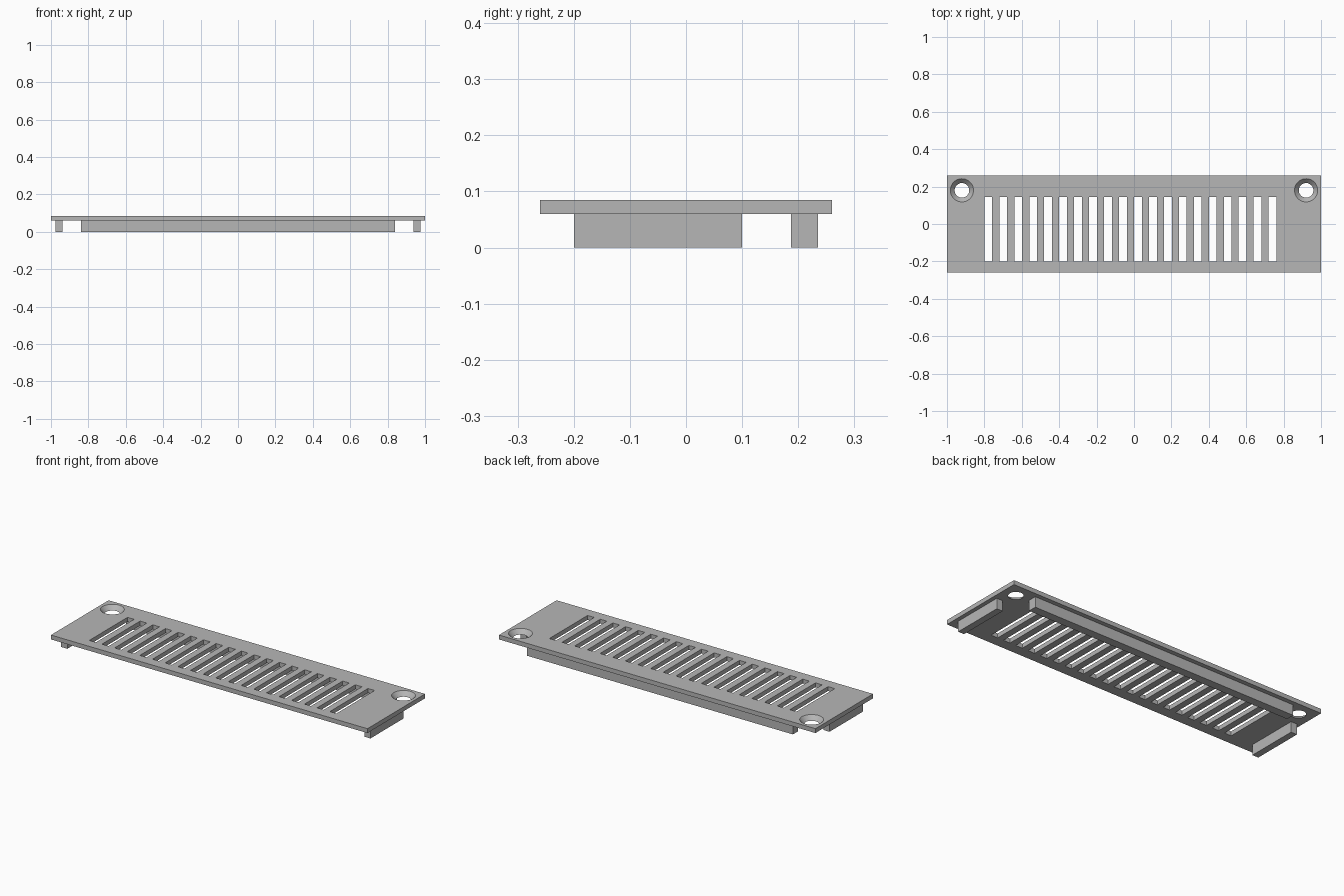
import bpy, bmesh, math
from mathutils import Matrix, Vector

cube = bpy.data.objects.get("Cube")
if cube:
    bpy.data.objects.remove(cube, do_unlink=True)

BOTTOM, TOP = 0.06, 0.085          # cover plate heights
SLOTS, PITCH, SLOT_W = 20, 0.08, 0.042

grey = bpy.data.materials.new("plain grey")
grey.use_nodes = True
colour = (0.47, 0.47, 0.47, 1)
grey.diffuse_color = colour
grey.node_tree.nodes["Principled BSDF"].inputs["Base Color"].default_value = colour


def add_box(bm, low, high):
    low, high = Vector(low), Vector(high)
    matrix = Matrix.Translation((low + high) / 2) @ Matrix.Diagonal((*(high - low), 1))
    bmesh.ops.create_cube(bm, size=1, matrix=matrix)


def make_object(name, bm):
    mesh = bpy.data.meshes.new(name)
    bm.to_mesh(mesh)
    bm.free()
    mesh.materials.append(grey)
    obj = bpy.data.objects.new(name, mesh)
    bpy.context.collection.objects.link(obj)
    return obj


def box_object(name, low, high):
    bm = bmesh.new()
    add_box(bm, low, high)
    return make_object(name, bm)


# Cover plate
plate = box_object("cover_plate", (-1, -0.26, BOTTOM), (1, 0.26, TOP))

# Cutter for the vent slots and the two countersunk screw holes
bm = bmesh.new()
for i in range(SLOTS):
    x = -0.8 + i * PITCH
    add_box(bm, (x, -0.2, BOTTOM - 0.02), (x + SLOT_W, 0.145, TOP + 0.02))
for side in (-1, 1):
    bmesh.ops.create_cone(bm, cap_ends=True, segments=48, radius1=0.0344, radius2=0.0666,
                          depth=TOP - BOTTOM + 0.01,
                          matrix=Matrix.Translation((side * 0.92, 0.18, (BOTTOM + TOP) / 2)))
cutter = make_object("opening_cutter", bm)
cutter.hide_render = True

cut = plate.modifiers.new("openings", 'BOOLEAN')
cut.operation = 'DIFFERENCE'
cut.solver = 'EXACT'
cut.object = cutter
bpy.ops.object.select_all(action='DESELECT')
plate.select_set(True)
bpy.context.view_layer.objects.active = plate
bpy.ops.object.modifier_apply(modifier=cut.name)
bpy.data.objects.remove(cutter, do_unlink=True)
bpy.ops.object.shade_smooth_by_angle(angle=math.radians(30))

# Locating ribs under the plate
box_object("back_rib", (-0.84, 0.187, 0), (0.84, 0.235, BOTTOM))
for name, x in (("right_rib", -0.958), ("left_rib", 0.958)):
    box_object(name, (x - 0.019, -0.2, 0), (x + 0.019, 0.1, BOTTOM))
